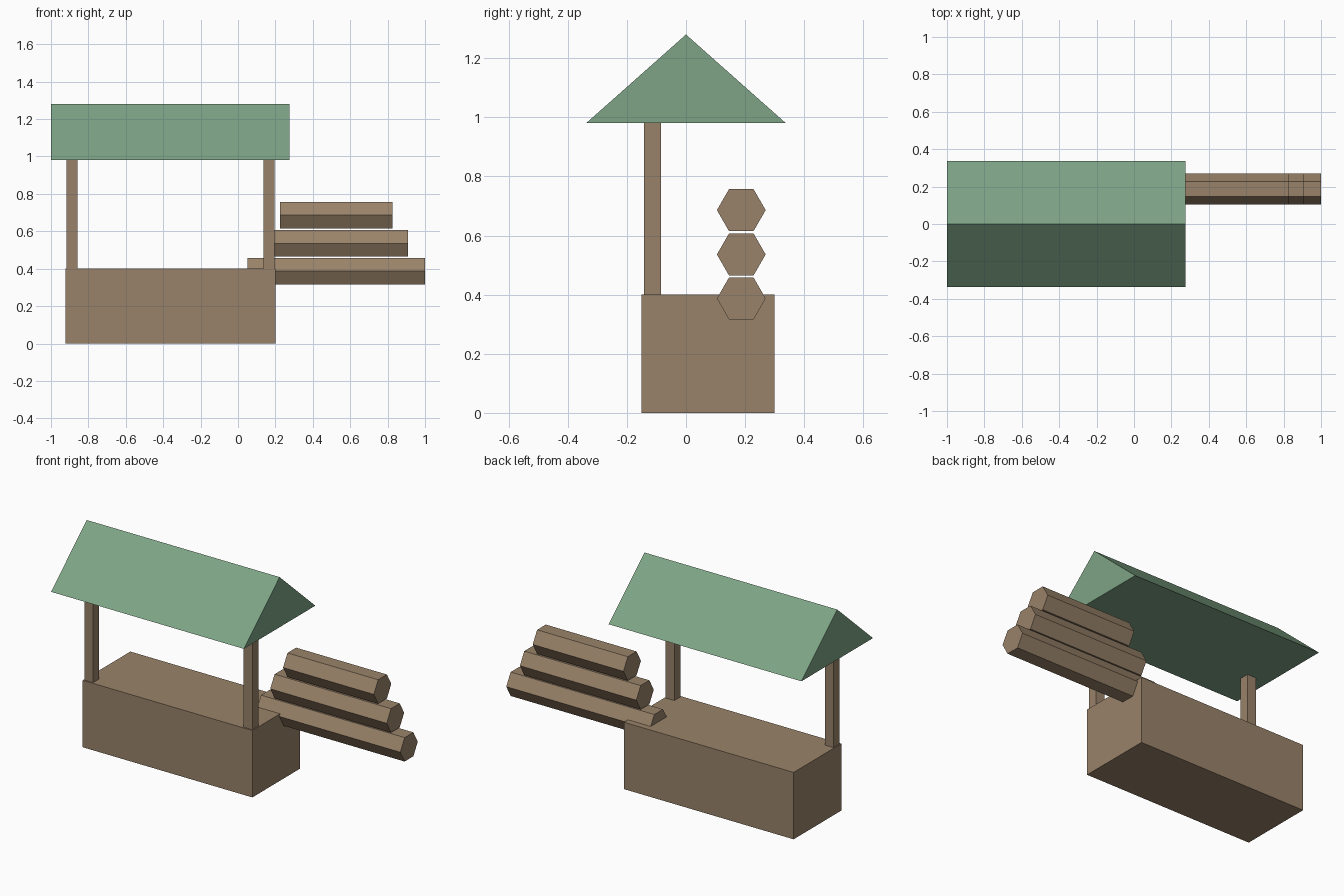
import bpy, bmesh, math

if "Cube" in bpy.data.objects:
    bpy.data.objects.remove(bpy.data.objects["Cube"])


def material(name, rgb):
    m = bpy.data.materials.new(name)
    m.diffuse_color = (*rgb, 1.0)
    m.use_nodes = True
    m.node_tree.nodes["Principled BSDF"].inputs["Base Color"].default_value = m.diffuse_color
    return m


WOOD = material("brown wood", (0.32, 0.226, 0.143))
GREEN = material("green roof", (0.207, 0.37, 0.235))


def prism(name, profile, x0, x1, mat):
    """Extrude a (y, z) profile along x from x0 to x1."""
    bm = bmesh.new()
    face = bm.faces.new([bm.verts.new((x0, y, z)) for y, z in profile])
    ext = bmesh.ops.extrude_face_region(bm, geom=[face])
    for v in ext["geom"]:
        if isinstance(v, bmesh.types.BMVert):
            v.co.x = x1
    bmesh.ops.recalc_face_normals(bm, faces=bm.faces)
    mesh = bpy.data.meshes.new(name)
    bm.to_mesh(mesh)
    bm.free()
    mesh.materials.append(mat)
    obj = bpy.data.objects.new(name, mesh)
    bpy.context.collection.objects.link(obj)
    return obj


def rect(y0, y1, z0, z1):
    return [(y0, z0), (y1, z0), (y1, z1), (y0, z1)]


# Counter box
prism("counter", rect(-0.15, 0.30, 0.0, 0.40), -0.922, 0.20, WOOD)

# Two front posts
for side, x in (("left", -0.888), ("right", 0.165)):
    prism(side + "_post", rect(-0.142, -0.084, 0.40, 0.98), x - 0.029, x + 0.029, WOOD)

# Closed gable roof
prism("roof", [(-0.338, 0.98), (0.338, 0.98), (0.0, 1.28)], -1.0, 0.275, GREEN)

# Stack of hexagonal logs, shorter towards the top
for i, (length, z) in enumerate(((0.95, 0.387), (0.77, 0.536), (0.60, 0.686))):
    hexagon = [(0.187 + 0.0825 * math.cos(math.radians(a)),
                z + 0.0825 * math.sin(math.radians(a))) for a in range(0, 360, 60)]
    prism(f"log_{i + 1}", hexagon, 0.525 - length / 2, 0.525 + length / 2, WOOD)
